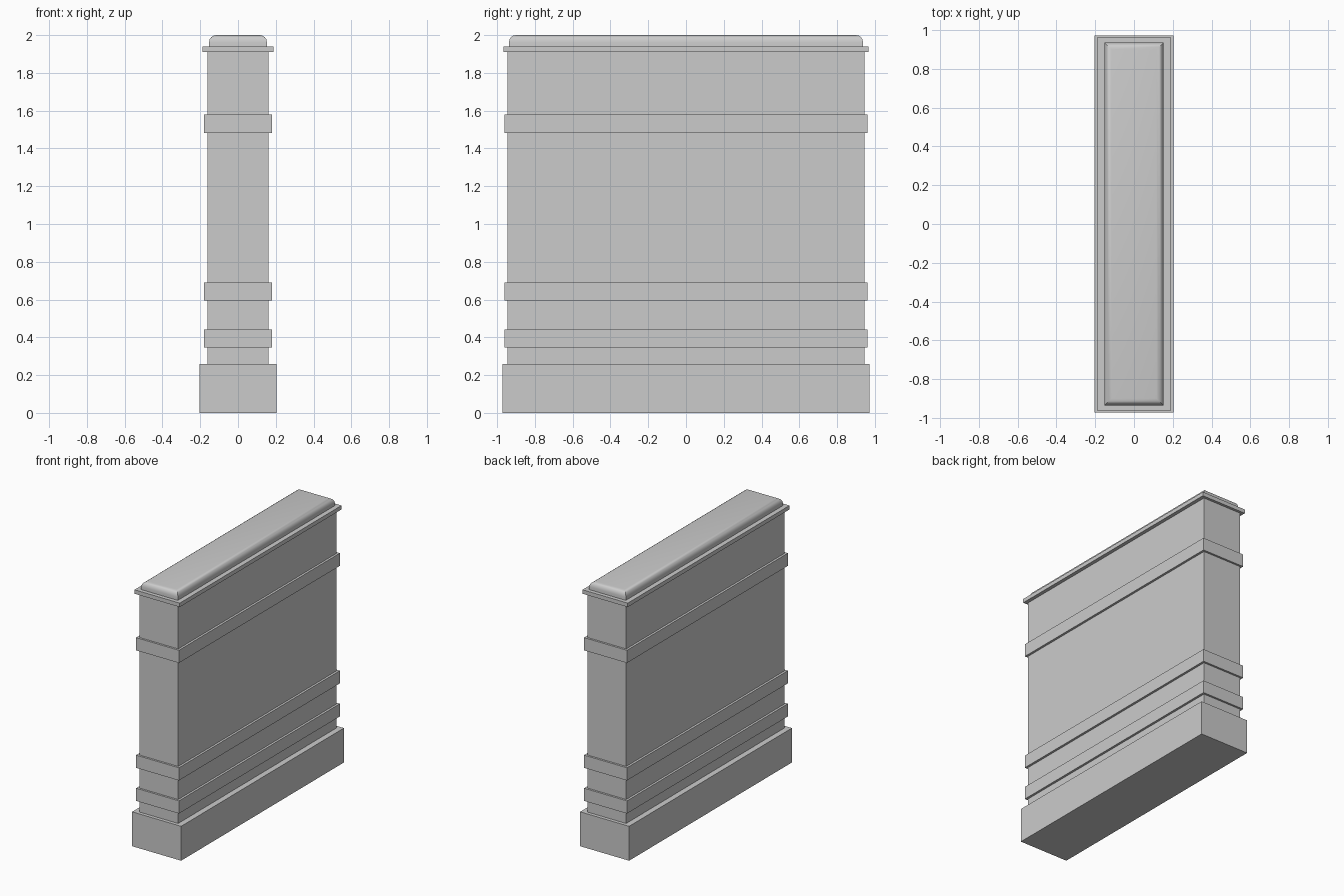
import bpy, bmesh, math

if "Cube" in bpy.data.objects:
    bpy.data.objects.remove(bpy.data.objects["Cube"])


def rect_loft(name, rings):
    """Closed solid lofted through rectangles given as (half_x, half_y, z)."""
    bm = bmesh.new()
    loops = [[bm.verts.new((sx * hx, sy * hy, z))
              for sx, sy in ((-1, -1), (1, -1), (1, 1), (-1, 1))]
             for hx, hy, z in rings]
    bm.faces.new(loops[0][::-1])
    bm.faces.new(loops[-1])
    for a, b in zip(loops, loops[1:]):
        for i in range(4):
            j = (i + 1) % 4
            bm.faces.new((a[i], a[j], b[j], b[i]))
    mesh = bpy.data.meshes.new(name)
    bm.to_mesh(mesh)
    bm.free()
    obj = bpy.data.objects.new(name, mesh)
    bpy.context.collection.objects.link(obj)
    return obj


def block(name, hx, hy, z0, z1):
    return rect_loft(name, [(hx, hy, z0), (hx, hy, z1)])


# Plinth and wall body
block("plinth", 0.205, 0.972, 0.0, 0.26)
block("wall_body", 0.162, 0.946, 0.26, 1.91)

# Raised bands around the wall
for label, z0 in (("lower", 0.345), ("middle", 0.595), ("upper", 1.483)):
    block(label + "_band", 0.179, 0.961, z0, z0 + 0.096)

# Thin ledge under the cap
block("cap_ledge", 0.189, 0.966, 1.91, 1.94)

# Cap with rounded upper edges
hx, hy, r, steps = 0.153, 0.937, 0.037, 4
rings = [(hx, hy, 1.94)]
for k in range(steps + 1):
    a = math.pi / 2 * k / steps
    inset = r * (1 - math.cos(a))
    rings.append((hx - inset, hy - inset, 2.0 - r + r * math.sin(a)))
cap = rect_loft("rounded_cap", rings)
bpy.context.view_layer.objects.active = cap
cap.select_set(True)
bpy.ops.object.shade_smooth_by_angle(angle=math.radians(30))
